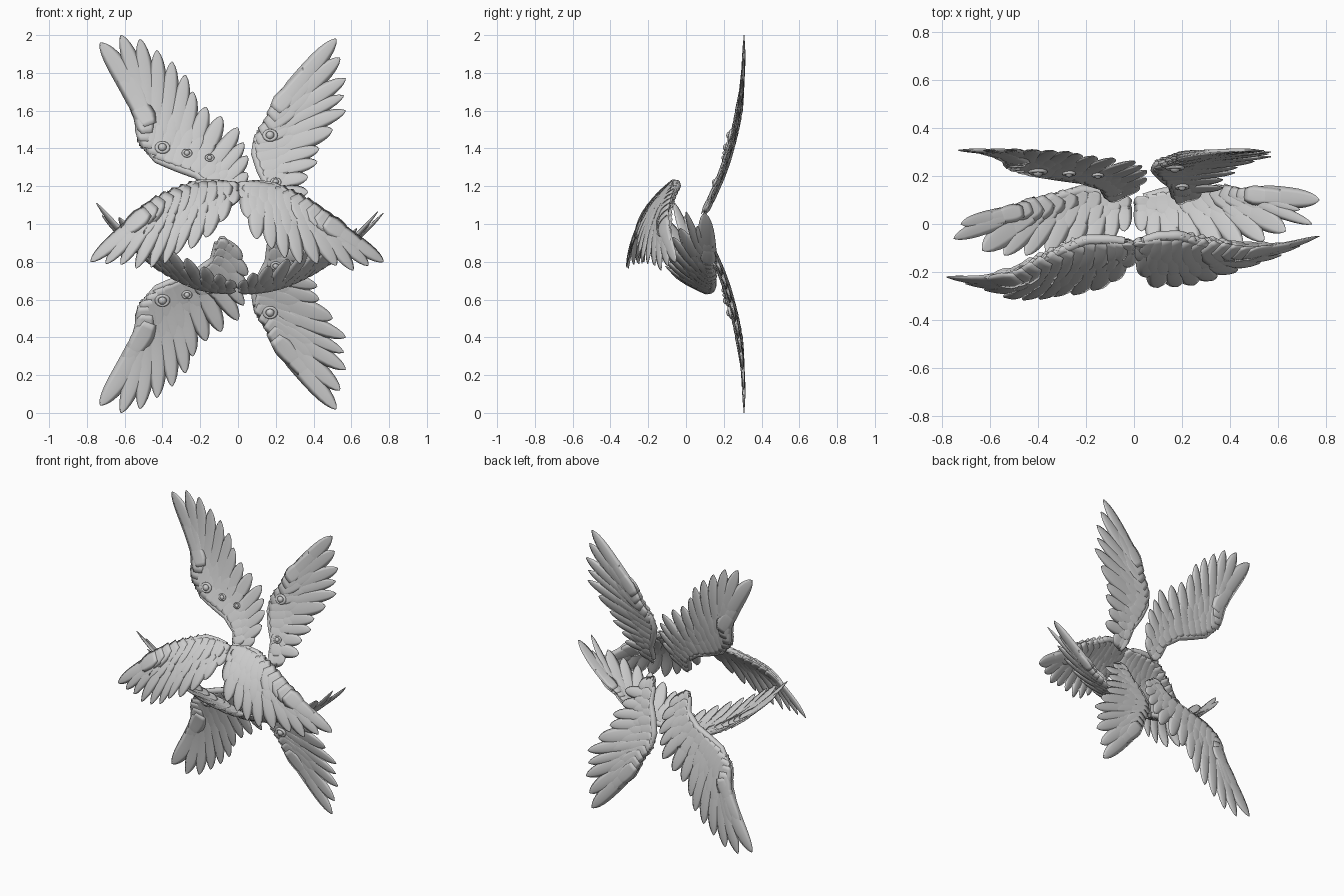
import bpy, bmesh, math, random
from mathutils import Vector

random.seed(4)
if "Cube" in bpy.data.objects:
    bpy.data.objects.remove(bpy.data.objects["Cube"])

mat = bpy.data.materials.new("pale_grey")
mat.use_nodes = True
grey = (0.6, 0.6, 0.6, 1)
mat.diffuse_color = grey
mat.node_tree.nodes["Principled BSDF"].inputs["Base Color"].default_value = grey


# Curved wing surfaces: flat wing coordinates (a, b) to a point in space
def back_upper(a, b):
    return Vector((a, 0.307 - 0.195 * (max(2 - b, 0) / 0.91) ** 2.4, b))


def back_lower(a, b):
    p = back_upper(a, b)
    return Vector((p.x, p.y, 2 - p.z))


def front_curl(b):
    return -0.045 - 0.31 * (1 - math.exp((b - 1.23) / 0.22))


def front_right(a, b):
    return Vector((a, front_curl(b) + 0.09 * max((-a - 0.5) / 0.28, 0), b))


def front_left(a, b):
    return Vector((a, front_curl(b) + 0.26 * max(a / 0.77, 0) ** 1.4, b))


def middle(a, b):
    s = 0.15 - b
    return Vector((a, b, 0.64 + 0.1 * s + 1.4 * s * s + 0.41 * (abs(a) / 0.77) ** 2))


def normal(surf, p, facing):
    e = 0.005
    du = surf(p.x + e, p.y) - surf(p.x - e, p.y)
    dv = surf(p.x, p.y + e) - surf(p.x, p.y - e)
    n = du.cross(dv).normalized()
    return n if n.dot(facing) > 0 else -n


def sample(points, t):
    f = min(max(t, 0), 1) * (len(points) - 1)
    i = min(int(f), len(points) - 2)
    return Vector(points[i]).lerp(Vector(points[i + 1]), f - i)


def finish(ob):
    ob.data.materials.append(mat)
    for poly in ob.data.polygons:
        poly.use_smooth = True


# One feather: a closed blade with a low quill, laid on the wing surface
def feather(bm, surf, facing, root, tip, width, bend, lift, thick):
    along = tip - root
    side = Vector((-along.y, along.x)).normalized()
    ctrl = (root + tip) / 2 + side * bend * along.length
    rings = []
    rows = 10
    for r in range(rows + 1):
        t = math.sin(r / rows * math.pi / 2)
        c = root.lerp(ctrl, t).lerp(ctrl.lerp(tip, t), t)
        d = (ctrl - root).lerp(tip - ctrl, t).normalized()
        s = Vector((-d.y, d.x))
        w = width / 2 * min(1, 0.7 + t) * max(1 - t ** 5, 0.004) ** 0.65
        h = thick * (1.1 - 0.3 * t) * max(1 - t ** 10, 0.25)
        ring = []
        for k, up in ((-1, 0.1), (-0.5, 0.85), (0, 1), (0.5, 0.9), (1, 0.45),
                      (0.5, -0.8), (0, -1), (-0.5, -0.9)):
            q = c + s * w * k
            pos = surf(q.x, q.y) + normal(surf, q, facing) * (lift * (1.1 - 0.6 * t) + h * up)
            ring.append(bm.verts.new(pos))
        rings.append(ring)
    count = len(rings[0])
    for lo, hi in zip(rings, rings[1:]):
        for k in range(count):
            m = (k + 1) % count
            bm.faces.new((lo[k], lo[m], hi[m], hi[k]))
    bm.faces.new(rings[0][::-1])
    bm.faces.new(rings[-1])


# One row of feathers fanned along the arm
def feather_row(name, surf, facing, bone, tips, count, reach, bend, lift, thick, wide):
    bm = bmesh.new()
    for i in range(count):
        t = i / (count - 1)
        root, end = sample(bone, t), sample(tips, t)
        step = 1 / (count - 1)
        t0, t1 = max(t - step, 0), min(t + step, 1)
        gap_tip = (sample(tips, t1) - sample(tips, t0)).length
        gap_root = (sample(bone, t1) - sample(bone, t0)).length
        gap = (gap_tip * reach + gap_root * (1 - reach)) / ((t1 - t0) / step)
        jitter = 1 if reach == 1 else random.uniform(0.8, 1.15)
        tip = root.lerp(end, reach * jitter)
        feather(bm, surf, facing, root, tip, max(gap * wide, 0.05), bend, lift, thick)
    bmesh.ops.recalc_face_normals(bm, faces=bm.faces)
    me = bpy.data.meshes.new(name)
    bm.to_mesh(me)
    bm.free()
    ob = bpy.data.objects.new(name, me)
    bpy.context.collection.objects.link(ob)
    finish(ob)


# Tapered arm along the leading edge
def arm(name, surf, bone):
    cu = bpy.data.curves.new(name, "CURVE")
    cu.dimensions = "3D"
    cu.bevel_depth = 0.022
    cu.bevel_resolution = 3
    cu.use_fill_caps = True
    sp = cu.splines.new("POLY")
    steps = 24
    sp.points.add(steps)
    for i, pt in enumerate(sp.points):
        t = i / steps
        p = sample(bone, t)
        pt.co = (*surf(p.x, p.y), 1)
        pt.radius = 0.45 + 0.55 * math.sin(math.pi * min(t * 0.8 + 0.2, 1))
    cu.materials.append(mat)
    bpy.context.collection.objects.link(bpy.data.objects.new(name, cu))


# Eye set in the wing: ball with a lid ring
def eye(name, surf, facing, a, b, r):
    p = Vector((a, b))
    n = normal(surf, p, facing)
    at = surf(a, b) + n * 0.018
    turn = n.to_track_quat("Z", "Y").to_euler()
    bpy.ops.mesh.primitive_uv_sphere_add(segments=16, ring_count=10, radius=r * 0.62, location=at)
    ball = bpy.context.object
    ball.name = name + "_ball"
    finish(ball)
    bpy.ops.mesh.primitive_torus_add(major_radius=r * 0.85, minor_radius=r * 0.28, location=at,
                                     rotation=turn, major_segments=20, minor_segments=8)
    lid = bpy.context.object
    lid.name = name + "_lid"
    lid.scale.y = 0.85
    finish(lid)


def wing(name, surf, facing, bone, tips, bend=0, eyes=()):
    facing = Vector(facing)
    n = len(tips)
    feather_row(name + "_flight_feathers", surf, facing, bone, tips, n, 1, bend, 0, 0.011, 1.05)
    for side, label in ((1, "front"), (-1, "back")):
        feather_row(f"{name}_{label}_coverts", surf, facing, bone, tips, n + 3, 0.6, bend,
                    side * 0.008, 0.007, 1.5)
        feather_row(f"{name}_{label}_small_coverts", surf, facing, bone, tips, n + 1, 0.36, bend,
                    side * 0.012, 0.007, 1.7)
    arm(name + "_arm", surf, bone)
    for i, (a, b, r) in enumerate(eyes):
        eye(f"{name}_eye_{i + 1}", surf, facing, a, b, r)


# Back wings: an upper pair, repeated upside down below
right_bone = [(-.11, 1.1), (-.13, 1.19), (-.22, 1.26), (-.33, 1.3), (-.43, 1.34), (-.5, 1.42), (-.47, 1.52)]
right_tips = [(.02, 1.19), (.05, 1.27), (.05, 1.36), (.03, 1.43), (0, 1.51), (-.09, 1.57), (-.17, 1.62),
              (-.24, 1.7), (-.28, 1.79), (-.35, 1.86), (-.43, 1.92), (-.52, 1.98), (-.62, 2), (-.73, 1.96)]
left_bone = [(.17, 1.1), (.16, 1.2), (.12, 1.28), (.09, 1.37), (.1, 1.45), (.16, 1.52), (.2, 1.6)]
left_tips = [(.28, 1.12), (.37, 1.17), (.37, 1.25), (.42, 1.33), (.43, 1.4), (.5, 1.5),
             (.57, 1.6), (.56, 1.68), (.57, 1.77), (.54, 1.88), (.52, 1.98)]
for level, surf in (("upper", back_upper), ("lower", back_lower)):
    wing(level + "_back_right_wing", surf, (0, -1, 0), right_bone, right_tips, -0.08,
         [(-.4, 1.4, .036), (-.27, 1.37, .025), (-.15, 1.345, .022)])
    wing(level + "_back_left_wing", surf, (0, -1, 0), left_bone, left_tips, 0,
         [(.17, 1.465, .036), (.2, 1.215, .026)])

# Front wings, folding down and forward
wing("front_right_wing", front_right, (0, -1, 0),
     [(-.04, 1.21), (-.1, 1.215), (-.2, 1.215), (-.3, 1.18), (-.4, 1.13), (-.48, 1.06)],
     [(-.04, 1.1), (-.1, 1.01), (-.17, .93), (-.25, .87), (-.33, .84), (-.39, .79),
      (-.46, .77), (-.54, .765), (-.62, .785), (-.7, .79), (-.78, .8)])
wing("front_left_wing", front_left, (0, -1, 0),
     [(.04, 1.21), (.1, 1.215), (.19, 1.2), (.28, 1.15), (.37, 1.09), (.46, 1.01)],
     [(.03, 1.13), (.06, 1.03), (.1, .92), (.18, .87), (.25, .82), (.33, .79),
      (.42, .79), (.52, .78), (.61, .755), (.69, .78), (.77, .8)])

# Middle wings, spreading sideways and curling up
wing("middle_right_wing", middle, (0, 0, 1),
     [(-.05, .11), (-.12, .13), (-.22, .14), (-.32, .11), (-.4, .08), (-.47, .05)],
     [(-.04, -.03), (-.1, -.07), (-.18, -.1), (-.27, -.12), (-.36, -.13), (-.45, -.13),
      (-.54, -.13), (-.63, -.11), (-.75, -.06), (-.72, 0)])
wing("middle_left_wing", middle, (0, 0, 1),
     [(.04, .11), (.12, .13), (.22, .14), (.32, .14), (.4, .13), (.47, .12)],
     [(.03, -.03), (.08, -.08), (.16, -.11), (.26, -.12), (.36, -.12), (.45, -.1),
      (.54, -.07), (.63, -.03), (.74, 0), (.69, .06), (.77, .1)])
